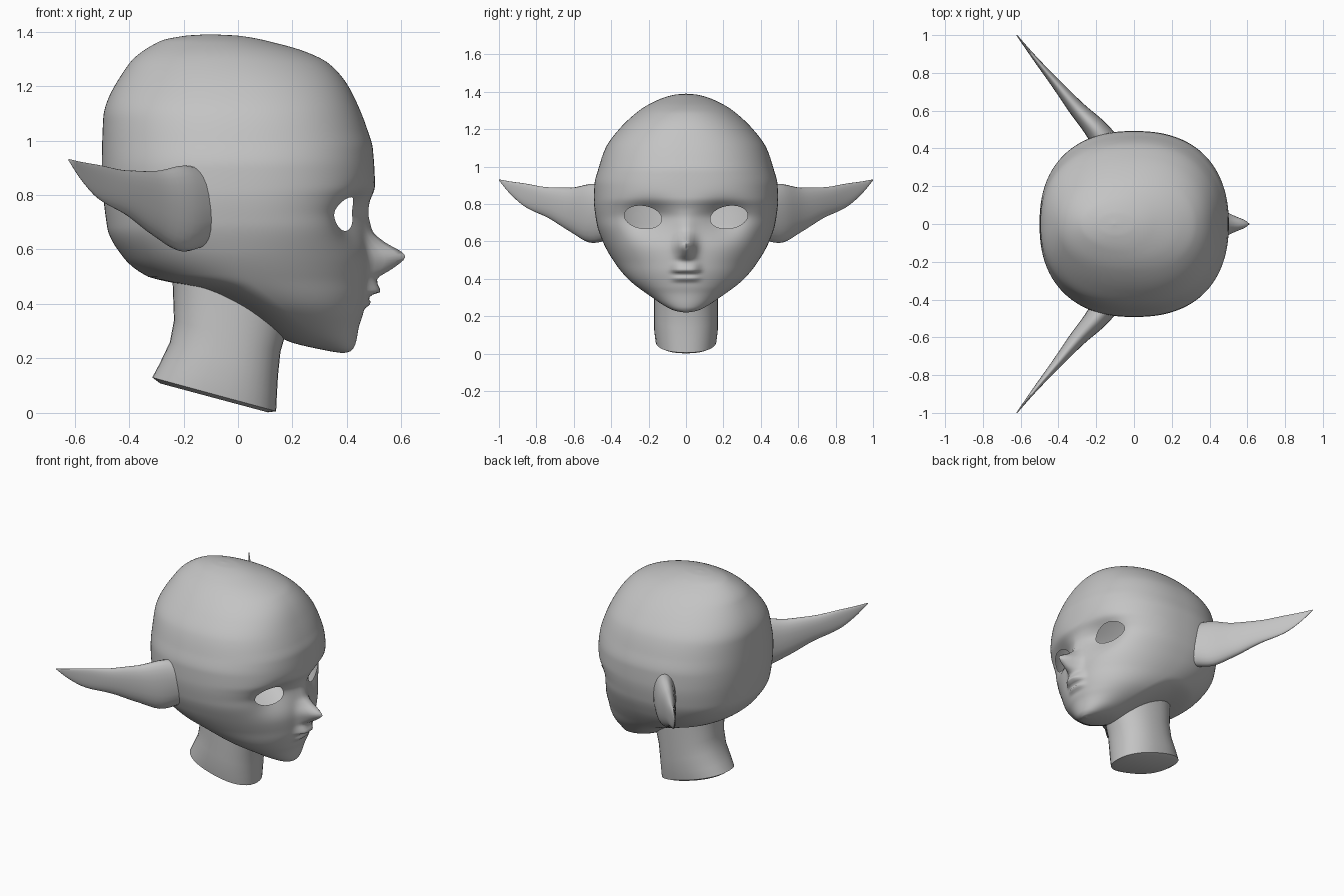
import bpy, bmesh, math
from mathutils import Vector

if "Cube" in bpy.data.objects:
    bpy.data.objects.remove(bpy.data.objects["Cube"])

grey = bpy.data.materials.new("plain grey")
grey.diffuse_color = (0.55, 0.55, 0.55, 1)
grey.use_nodes = True
grey.node_tree.nodes["Principled BSDF"].inputs["Base Color"].default_value = grey.diffuse_color


def curve(*pts):
    """Smooth monotone interpolation through (z, value) pairs."""
    d = [(b[1] - a[1]) / (b[0] - a[0]) for a, b in zip(pts, pts[1:])]
    m = [d[0]] + [2 * p * q / (p + q) if p * q > 0 else 0 for p, q in zip(d, d[1:])] + [d[-1]]

    def f(z):
        z = min(max(z, pts[0][0]), pts[-1][0])
        i = max(k for k in range(len(pts) - 1) if pts[k][0] <= z)
        h = pts[i + 1][0] - pts[i][0]
        t = (z - pts[i][0]) / h
        return ((1 + 2 * t) * (1 - t) ** 2 * pts[i][1] + t * (1 - t) ** 2 * h * m[i]
                + t * t * (3 - 2 * t) * pts[i + 1][1] + t * t * (t - 1) * h * m[i + 1])
    return f


def loft(rings, cap_start=True, cap_end=True):
    """Skin a list of point rings into a bmesh."""
    bm = bmesh.new()
    rows = [[bm.verts.new(p) for p in r] for r in rings]
    n = len(rows[0])
    for a, b in zip(rows, rows[1:]):
        for i in range(n):
            j = (i + 1) % n
            bm.faces.new((a[i], a[j], b[j], b[i]))
    if cap_start:
        bm.faces.new(rows[0][::-1])
    if cap_end:
        bm.faces.new(rows[-1])
    return bm


def finish(bm, name, angle=70):
    bmesh.ops.recalc_face_normals(bm, faces=bm.faces[:])
    me = bpy.data.meshes.new(name)
    bm.to_mesh(me)
    bm.free()
    ob = bpy.data.objects.new(name, me)
    bpy.context.collection.objects.link(ob)
    me.materials.append(grey)
    bpy.ops.object.select_all(action='DESELECT')
    ob.select_set(True)
    bpy.context.view_layer.objects.active = ob
    bpy.ops.object.shade_smooth_by_angle(angle=math.radians(angle))


def spow(v, e):
    return math.copysign(abs(v) ** e, v)


# Head profiles by height: face line, back line, half width, widest point
front = curve((.22, .39), (.226, .412), (.25, .43), (.32, .445), (.36, .458), (.46, .478),
              (.55, .48), (.65, .475), (.72, .475), (.78, .488), (.83, .503), (.97, .495),
              (1.04, .475), (1.13, .44), (1.215, .395), (1.285, .33), (1.325, .25),
              (1.36, .13), (1.385, 0), (1.39, -.1))
back = curve((.22, .38), (.226, .34), (.265, .18), (.4, -.02), (.46, -.15), (.48, -.25),
             (.5, -.33), (.57, -.42), (.68, -.48), (.9, -.5), (1.08, -.495), (1.275, -.405),
             (1.365, -.285), (1.385, -.19), (1.39, -.11))
width = curve((.22, .005), (.226, .045), (.24, .085), (.3, .18), (.4, .31), (.5, .39), (.6, .445),
              (.7, .478), (.82, .492), (.9, .49), (1, .465), (1.1, .43), (1.2, .358),
              (1.3, .25), (1.35, .165), (1.385, .06), (1.39, .005))
mid = curve((.22, .386), (.25, .34), (.3, .27), (.4, .15), (.5, .04), (.6, 0), (1.2, 0),
            (1.33, -.04), (1.39, -.105))
power = curve((.22, 2), (.45, 2.1), (.7, 2.35), (1.1, 2.3), (1.39, 2))
# Raised details of the face
nose = curve((.47, 0), (.49, .015), (.535, .095), (.575, .135), (.63, .06), (.665, .023),
             (.70, .013), (.77, 0))
lips = curve((.38, 0), (.405, .018), (.42, .008), (.43, .012), (.445, .046), (.465, .038), (.5, .01),
             (.53, 0))


def face_x(y, z):
    n, c = power(z), mid(z)
    x = c + (front(z) - c) * max(0, 1 - (abs(y) / width(z)) ** n) ** (1 / n)
    x += nose(z) * math.exp(-(y / .045) ** 2) + lips(z) * math.exp(-(y / .07) ** 4)
    # eye sockets
    zs = .075 if z > .73 else .1
    return x - .07 * math.exp(-((abs(y) - .21) / .125) ** 2 - ((z - .73) / zs) ** 2)


RINGS, SIDES = 160, 180
rings = []
for i in range(RINGS + 1):
    z = .805 - .585 * math.cos(math.pi * i / RINGS)
    n, ring = power(z), []
    for k in range(SIDES):
        a = 2 * math.pi * k / SIDES
        y = width(z) * spow(math.sin(a), 2 / n)
        if math.cos(a) > 1e-6:
            x = face_x(y, z)
        else:
            x = mid(z) + (mid(z) - back(z)) * spow(math.cos(a), 2 / n)
        ring.append((x, y, z))
    rings.append(ring)
head = loft(rings)


# Eye openings: remove the faces inside a tilted oval, then fit the rim to it
def eye_offset(p):
    s = abs(p.y) - .23
    return s / .1, (p.z - .73 - .1 * s) / .061


def in_eye(p):
    return p.x > .1 and math.hypot(*eye_offset(p)) < 1


def in_neck(f):
    p = f.calc_center_median()
    return p.z < .52 and p.x < .2 and math.hypot((p.x + .035) / .19, p.y / .155) < 1


bmesh.ops.delete(head, geom=[f for f in head.faces
                             if in_eye(f.calc_center_median()) or in_neck(f)], context='FACES')
for v in head.verts:
    if v.is_boundary and v.co.z > .6:
        u, w = eye_offset(v.co)
        r = math.hypot(u, w)
        s = .1 * u / r
        y, z = .23 + s, .73 + .1 * s + .061 * w / r
        v.co = (face_x(y, z), math.copysign(y, v.co.y), z)
finish(head, "head", 80)

# Neck: tilted oval rings given by back point, front point and half width
neck = []
for xb, zb, xf, zf, w in [(-.285, .108, .11, .002, .14), (-.315, .13, .14, .006, .163),
                          (-.288, .18, .143, .07, .17), (-.25, .26, .147, .14, .17),
                          (-.235, .34, .156, .225, .17), (-.24, .48, .175, .29, .17),
                          (-.245, .52, .185, .32, .17)]:
    ring = []
    for k in range(40):
        a = 2 * math.pi * k / 40
        t = .5 + .5 * spow(math.cos(a), .87)
        ring.append((xb + (xf - xb) * t, w * spow(math.sin(a), .87), max(0, zb + (zf - zb) * t)))
    neck.append(ring)
finish(loft(neck, cap_end=False), "neck", 50)

# Pointed ears: flat ovals swept outward and back
ear_path = [(.40, -.13), (.50, -.20), (.615, -.305), (.735, -.405), (.86, -.51), (.945, -.578), (1, -.62)]
ear_x = curve(*ear_path)
ear_low = curve((.40, .61), (.50, .592), (.615, .65), (.735, .725), (.86, .785), (.945, .86), (1, .926))
ear_top = curve((.40, .90), (.50, .908), (.615, .888), (.735, .89), (.86, .91), (.945, .922), (1, .932))
ear_thick = curve((.40, .075), (.50, .065), (.615, .05), (.735, .035), (.86, .02), (1, .004))
for side, label in ((1, "left"), (-1, "right")):
    rings = []
    for i in range(25):
        y = .42 + .58 * i / 24
        lo, hi, th = ear_low(y), ear_top(y), ear_thick(y)
        ring = []
        for k in range(24):
            a = 2 * math.pi * k / 24
            d = th * math.cos(a)
            ring.append((ear_x(y) + .77 * d, side * (y + .64 * d * (1 - i / 24)),
                         (lo + hi) / 2 + (hi - lo) / 2 * spow(math.sin(a), .85)))
        rings.append(ring)
    finish(loft(rings, cap_start=False), label + "_ear", 80)
